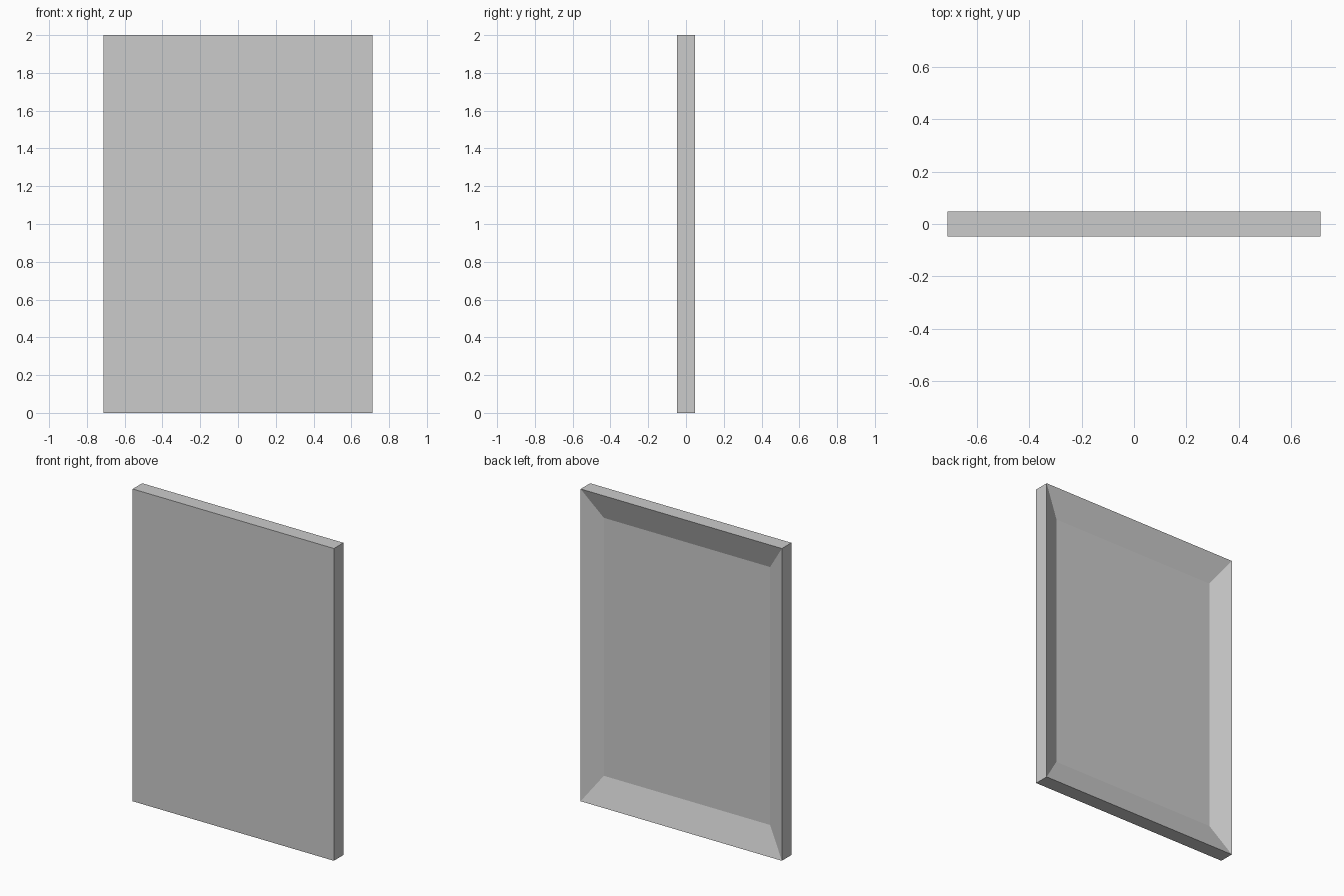
import bpy, bmesh

if "Cube" in bpy.data.objects:
    bpy.data.objects.remove(bpy.data.objects["Cube"])

W, T, H = 1.426, 0.096, 2.0   # width, thickness, height
SCALE, DEPTH = 0.826, 0.058   # recess floor size ratio and depth

# Slab panel
bm = bmesh.new()
bmesh.ops.create_cube(bm, size=1)
for v in bm.verts:
    v.co.x *= W
    v.co.y *= T
    v.co.z = v.co.z * H + H / 2
bm.normal_update()

# Sloped recess in the back face
back = max(bm.faces, key=lambda f: f.normal.y)
bmesh.ops.inset_individual(bm, faces=[back], thickness=0.05)
for v in back.verts:
    v.co.x = (1 if v.co.x > 0 else -1) * W / 2 * SCALE
    v.co.z = H / 2 + (1 if v.co.z > H / 2 else -1) * H / 2 * SCALE
    v.co.y = T / 2 - DEPTH

bmesh.ops.recalc_face_normals(bm, faces=bm.faces)
mesh = bpy.data.meshes.new("recessed_panel")
bm.to_mesh(mesh)
bm.free()
panel = bpy.data.objects.new("recessed_panel", mesh)
bpy.context.collection.objects.link(panel)
